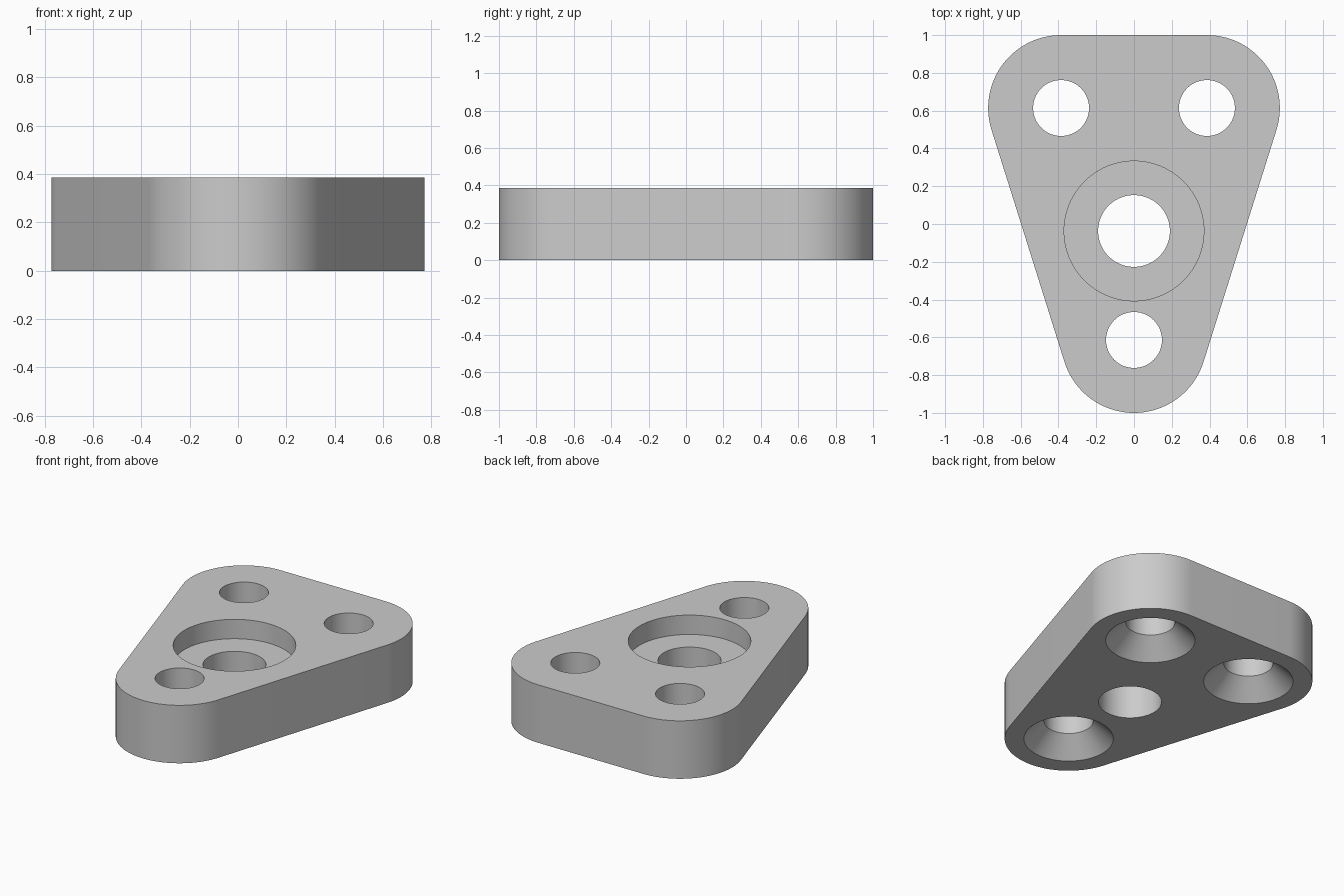
import bpy
import bmesh
from math import atan2, cos, sin, pi

if "Cube" in bpy.data.objects:
    bpy.data.objects.remove(bpy.data.objects["Cube"], do_unlink=True)

R = 0.386            # corner radius
H = 0.386            # plate thickness
HOLE_R = 0.148       # screw hole radius
SINK_R = 0.27        # countersink radius at the underside
SINK_D = SINK_R - HOLE_R
BORE = (0, -0.037)
BORE_R, POCKET_R, POCKET_D = 0.19, 0.37, 0.129
CORNERS = [(0, -1 + R), (R, 1 - R), (-R, 1 - R)]

# Plain grey finish
grey = bpy.data.materials.new("plain_grey")
grey.use_nodes = True
colour = (0.6, 0.6, 0.6, 1)
grey.diffuse_color = colour
grey.node_tree.nodes["Principled BSDF"].inputs["Base Color"].default_value = colour


def make_object(name, bm):
    bmesh.ops.recalc_face_normals(bm, faces=bm.faces)
    mesh = bpy.data.meshes.new(name)
    bm.to_mesh(mesh)
    bm.free()
    mesh.materials.append(grey)
    obj = bpy.data.objects.new(name, mesh)
    bpy.context.collection.objects.link(obj)
    return obj


def turned_cutter(name, centre, profile, sides=96):
    """Closed solid turned from (radius, z) points, bottom to top."""
    bm = bmesh.new()
    rings = [[bm.verts.new((centre[0] + r * cos(2 * pi * i / sides),
                            centre[1] + r * sin(2 * pi * i / sides), z))
              for i in range(sides)] for r, z in profile]
    for low, high in zip(rings, rings[1:]):
        for i in range(sides):
            j = (i + 1) % sides
            bm.faces.new((low[i], low[j], high[j], high[i]))
    bm.faces.new(rings[0][::-1])
    bm.faces.new(rings[-1])
    return make_object(name, bm)


# Plate: rounded triangle outline, extruded upward
lean = atan2(R, 2 - 2 * R)
arcs = [(pi + lean, 2 * pi - lean), (-lean, pi / 2), (pi / 2, pi + lean)]
steps = 40
bm = bmesh.new()
outline = []
for (cx, cy), (start, end) in zip(CORNERS, arcs):
    for i in range(steps + 1):
        a = start + (end - start) * i / steps
        outline.append(bm.verts.new((cx + R * cos(a), cy + R * sin(a), 0)))
base = bm.faces.new(outline)
extruded = bmesh.ops.extrude_face_region(bm, geom=[base], use_keep_orig=True)
top = [v for v in extruded["geom"] if isinstance(v, bmesh.types.BMVert)]
bmesh.ops.translate(bm, verts=top, vec=(0, 0, H))
plate = make_object("mounting_plate", bm)

# Countersunk screw holes and the stepped central bore
over = 0.05
cutters = [turned_cutter("screw_hole_cutter", c,
                         [(SINK_R + over, -over), (HOLE_R, SINK_D), (HOLE_R, H + over)])
           for c in CORNERS]
floor = H - POCKET_D
cutters.append(turned_cutter("bore_cutter", BORE,
                             [(BORE_R, -over), (BORE_R, floor),
                              (POCKET_R, floor), (POCKET_R, H + over)]))

bpy.ops.object.select_all(action='DESELECT')
plate.select_set(True)
bpy.context.view_layer.objects.active = plate
for cutter in cutters:
    mod = plate.modifiers.new("cut", 'BOOLEAN')
    mod.operation = 'DIFFERENCE'
    mod.solver = 'EXACT'
    mod.object = cutter
    bpy.ops.object.modifier_apply(modifier=mod.name)
    bpy.data.objects.remove(cutter, do_unlink=True)

bpy.ops.object.shade_smooth_by_angle(angle=pi / 6)
